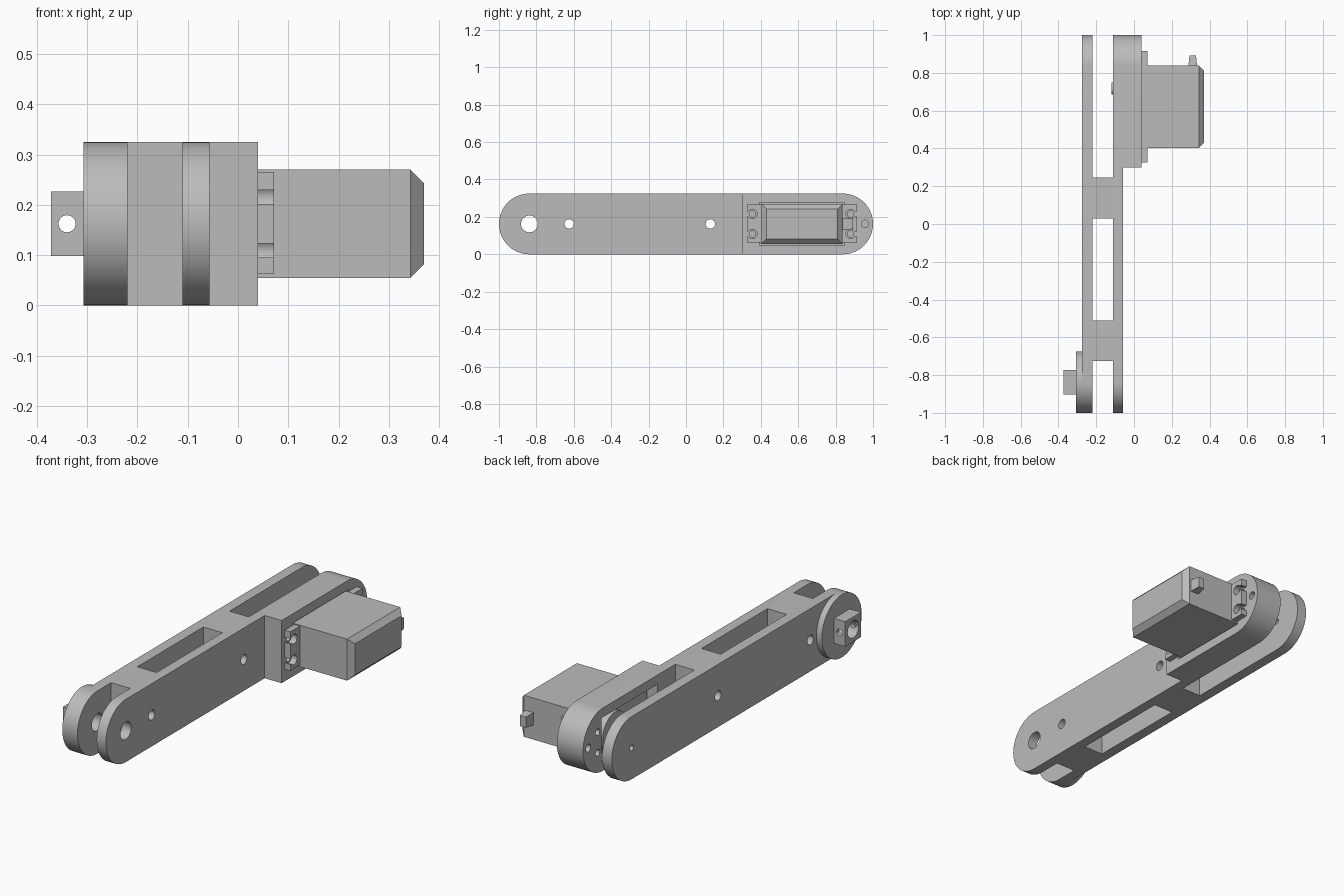
import bpy
import bmesh
import math
from mathutils import Matrix, Vector

cube = bpy.data.objects.get("Cube")
if cube:
    bpy.data.objects.remove(cube, do_unlink=True)

MID = 0.1625   # height of the arm axis and radius of its round ends
PIVOT = -1 + MID
TIP = 1 - MID

grey = bpy.data.materials.new("mid_grey")
grey.use_nodes = True
grey.diffuse_color = (0.5, 0.5, 0.5, 1)
grey.node_tree.nodes["Principled BSDF"].inputs["Base Color"].default_value = (0.5, 0.5, 0.5, 1)


def finish(bm, name):
    bmesh.ops.recalc_face_normals(bm, faces=bm.faces)
    mesh = bpy.data.meshes.new(name)
    bm.to_mesh(mesh)
    bm.free()
    mesh.materials.append(grey)
    obj = bpy.data.objects.new(name, mesh)
    bpy.context.collection.objects.link(obj)
    return obj


def box(name, x, y, z):
    bm = bmesh.new()
    bmesh.ops.create_cube(bm, size=1)
    for v in bm.verts:
        v.co = Vector([(a + b) / 2 + c * (b - a) for (a, b), c in zip((x, y, z), v.co)])
    return finish(bm, name)


def rod(name, x, y, z, radius, sides=32, axis="Y"):
    """Cylinder along x (turned about Y), spanning the pair x."""
    bm = bmesh.new()
    move = Matrix.Translation((sum(x) / 2, y, z))
    bmesh.ops.create_cone(bm, cap_ends=True, segments=sides, radius1=radius, radius2=radius,
                          depth=x[1] - x[0], matrix=move @ Matrix.Rotation(math.pi / 2, 4, axis))
    return finish(bm, name)


def extrude_x(name, outline, x):
    bm = bmesh.new()
    face = bm.faces.new([bm.verts.new((x[0], y, z)) for y, z in outline])
    new = bmesh.ops.extrude_face_region(bm, geom=[face])["geom"]
    bmesh.ops.translate(bm, vec=(x[1] - x[0], 0, 0),
                        verts=[v for v in new if isinstance(v, bmesh.types.BMVert)])
    return finish(bm, name)


def arc(y, start, steps=32):
    angles = [start + math.pi * i / steps for i in range(steps + 1)]
    return [(y + MID * math.cos(a), MID + MID * math.sin(a)) for a in angles]


def cut(obj, cutters):
    for c in cutters:
        mod = obj.modifiers.new("cut", "BOOLEAN")
        mod.operation = "DIFFERENCE"
        mod.solver = "EXACT"
        mod.object = c
    graph = bpy.context.evaluated_depsgraph_get()
    mesh = bpy.data.meshes.new_from_object(obj.evaluated_get(graph))
    obj.modifiers.clear()
    obj.data = mesh


def smooth(obj):
    bpy.ops.object.select_all(action="DESELECT")
    obj.select_set(True)
    bpy.context.view_layer.objects.active = obj
    bpy.ops.object.shade_smooth_by_angle(angle=math.radians(30))


# Main parts: forked arm, motor bracket, pivot disc and square boss
frame = extrude_x("arm_frame", arc(TIP, -math.pi / 2) + arc(PIVOT, math.pi / 2), (-0.275, -0.057))
bracket = extrude_x("motor_bracket", arc(TIP, -math.pi / 2) + [(0.3, 2 * MID), (0.3, 0)], (-0.057, 0.04))
disc = rod("pivot_disc", (-0.307, -0.275), PIVOT, MID, MID, 64)
boss = box("pivot_boss", (-0.372, -0.307), (-0.902, -0.772), (0.098, 0.227))

# Cutters
slots = [box("slot_cutter", (-0.22, -0.11), y, (-0.1, 0.5))
         for y in ((-1.1, -0.725), (-0.51, 0.03), (0.245, 1.1))]
pivot_hole = rod("pivot_hole_cutter", (-0.5, 0.1), PIVOT, MID, 0.045)
pin_holes = [rod("pin_hole_cutter", (-0.4, 0.1), y, MID, 0.025) for y in (-0.625, 0.13)]
tip_hole = rod("tip_hole_cutter", (-0.4, -0.2), TIP, MID, 0.015)
cross_hole = rod("cross_hole_cutter", (-0.44, -0.24), PIVOT, MID, 0.017, axis="X")
cross_hole.data.transform(Matrix.Translation((0, 0, 0)))
pocket = box("pocket_cutter", (-0.15, 0.1), (0.392, 0.848), (0.048, 0.277))
screw_spots = [(y, z) for y in (0.355, 0.88) for z in (0.109, 0.216)]
screw_holes = [rod("screw_hole_cutter", (-0.16, 0.1), y, z, 0.017) for y, z in screw_spots]
wire_hole = rod("wire_hole_cutter", (-0.16, 0.1), 0.957, MID, 0.02)

cut(frame, slots + pin_holes + screw_holes + [pivot_hole, tip_hole, pocket, wire_hole])
cut(bracket, screw_holes + [pocket, wire_hole])
cut(disc, [pivot_hole])
cut(boss, [pivot_hole, cross_hole])

# Motor body with a chamfered outer end
body = box("motor_body", (-0.06, 0.37), (0.403, 0.838), (0.055, 0.27))
bm = bmesh.new()
bm.from_mesh(body.data)
rim = [e for e in bm.edges if all(v.co.x > 0.3 for v in e.verts)]
bmesh.ops.bevel(bm, geom=rim, offset=0.027, segments=1, affect="EDGES")
bm.to_mesh(body.data)
bm.free()

# Output gearbox and shaft on the inner side
gear = rod("motor_gear_housing", (-0.105, -0.06), 0.73, MID, 0.1)
shaft = rod("motor_shaft", (-0.12, -0.105), 0.718, MID, 0.032, 20)

# Mounting ears with open-ended screw slots
ears = []
ear_holes = [rod("ear_hole_cutter", (0, 0.1), y, z, 0.025) for y, z in screw_spots]
for name, y, opening in (("front_ear", (0.325, 0.403), (0.25, 0.355)),
                         ("back_ear", (0.838, 0.915), (0.88, 1.0))):
    ear = box(name, (0.04, 0.072), y, (0.063, 0.265))
    gaps = [box("ear_gap_cutter", (0, 0.1), opening, (z - 0.014, z + 0.014))
            for z in (0.109, 0.216)]
    cut(ear, ear_holes + gaps)
    ears.append(ear)
    for gap in gaps:
        bpy.data.objects.remove(gap, do_unlink=True)

# Tapered cable plug on the back of the motor
plug = box("cable_plug", (0.288, 0.334), (0.838, 0.892), (0.13, 0.195))
for v in plug.data.vertices:
    if v.co.y > 0.85:
        v.co.x += (0.311 - v.co.x) * 0.25
        v.co.z += (MID - v.co.z) * 0.15

for helper in slots + pin_holes + screw_holes + ear_holes + [pivot_hole, tip_hole, cross_hole,
                                                             pocket, wire_hole]:
    bpy.data.objects.remove(helper, do_unlink=True)
for obj in [frame, bracket, disc, boss, gear, shaft] + ears:
    smooth(obj)
